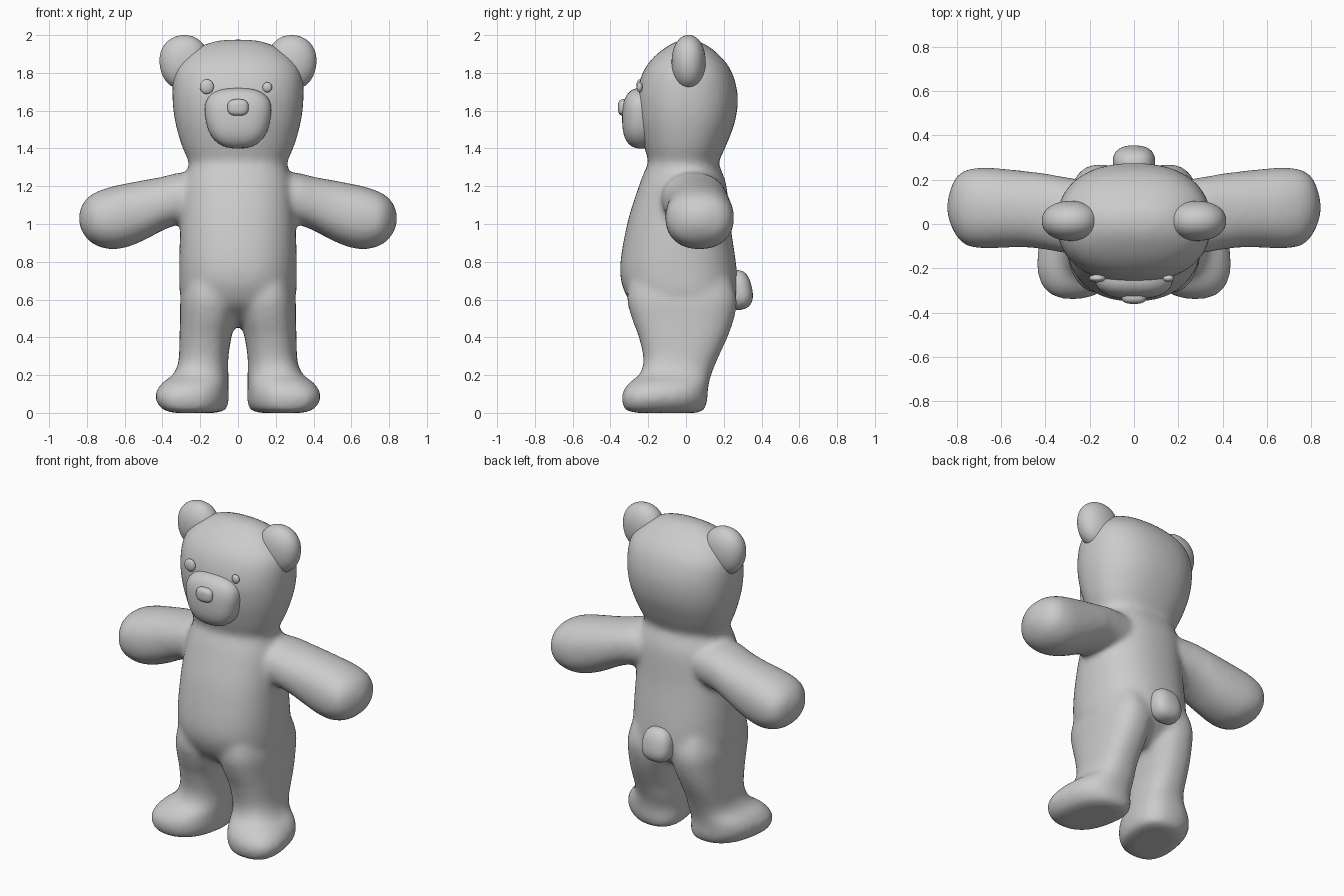
import bpy, bmesh, math
from mathutils import Vector, Matrix

if "Cube" in bpy.data.objects:
    bpy.data.objects.remove(bpy.data.objects["Cube"])


def spow(c, p):
    return math.copysign(abs(c) ** p, c)


def catmull(rows, steps):
    out = []
    for i in range(len(rows) - 1):
        a, b, c, d = (rows[max(0, min(len(rows) - 1, i + k))] for k in (-1, 0, 1, 2))
        for s in range(steps):
            t = s / steps
            out.append([q + .5 * t * (r - p + t * (2 * p - 5 * q + 4 * r - w + t * (3 * (q - r) + w - p)))
                        for p, q, r, w in zip(a, b, c, d)])
    return out + [list(rows[-1])]


def loft(bm, rows, place, exp, n=40):
    """Closed tube; each row is (t, u_min, u_max, v_min, v_max)."""
    rings = []
    for t, u0, u1, v0, v1 in catmull(rows, 5):
        ring = []
        for k in range(n):
            a = 2 * math.pi * k / n
            u = (u0 + u1) / 2 + (u1 - u0) / 2 * spow(math.cos(a), 2 / exp)
            v = (v0 + v1) / 2 + (v1 - v0) / 2 * spow(math.sin(a), 2 / exp)
            ring.append(bm.verts.new(place(t, u, v)))
        rings.append(ring)
    for A, B in zip(rings, rings[1:]):
        for k in range(n):
            bm.faces.new((A[k], A[(k + 1) % n], B[(k + 1) % n], B[k]))
    bm.faces.new(rings[0][::-1])
    bm.faces.new(rings[-1])


def finish(bm, name):
    bmesh.ops.recalc_face_normals(bm, faces=bm.faces)
    me = bpy.data.meshes.new(name)
    bm.to_mesh(me)
    bm.free()
    for p in me.polygons:
        p.use_smooth = True
    ob = bpy.data.objects.new(name, me)
    bpy.context.collection.objects.link(ob)
    return ob


def blob(name, centre, radii, exp=2.0, taper=0.0, tilt=(0, 0, 0)):
    """Rounded-box ellipsoid; taper widens x towards the top."""
    bm = bmesh.new()
    bmesh.ops.create_icosphere(bm, subdivisions=4, radius=1)
    for v in bm.verts:
        v.co /= sum(abs(c) ** exp for c in v.co) ** (1 / exp)
        v.co = Vector((v.co.x * radii[0] * (1 + taper * v.co.z), v.co.y * radii[1], v.co.z * radii[2]))
    for ang, ax in zip(tilt, 'XYZ'):
        bmesh.ops.rotate(bm, verts=bm.verts, matrix=Matrix.Rotation(math.radians(ang), 3, ax))
    bmesh.ops.translate(bm, verts=bm.verts, vec=centre)
    return finish(bm, name)


bm = bmesh.new()

# torso and head: (z, half width, front y, back y)
trunk = [(.46, .10, -.12, .12), (.52, .22, -.22, .2), (.60, .30, -.305, .27), (.75, .312, -.35, .27),
         (1.0, .305, -.312, .235), (1.2, .29, -.25, .215), (1.29, .265, -.215, .185), (1.33, .262, -.2, .175),
         (1.42, .30, -.225, .215), (1.55, .335, -.255, .262), (1.68, .348, -.262, .274), (1.8, .338, -.23, .245),
         (1.88, .285, -.175, .19), (1.94, .20, -.10, .12), (1.97, .11, -.04, .06), (1.977, .02, 0, .02)]
loft(bm, [(z, -w, w, f, b) for z, w, f, b in trunk], lambda t, u, v: (u, v, t), 2.3)

# legs and feet: (z, inner x, outer x, front y, back y); feet turn outwards
leg = [(.0, .13, .33, -.26, .06), (.015, .075, .385, -.32, .095), (.06, .055, .425, -.338, .112),
       (.11, .055, .43, -.335, .115), (.16, .055, .40, -.30, .122), (.205, .055, .345, -.245, .135),
       (.28, .053, .315, -.225, .165), (.4, .035, .31, -.25, .22), (.5, .01, .307, -.287, .255),
       (.6, -.0, .305, -.312, .27), (.7, .03, .28, -.30, .24)]
# arms: (x, bottom z, top z, front y, back y)
arm = [(.1, 1.03, 1.27, -.12, .18), (.3, 1.0, 1.272, -.13, .21), (.4, .965, 1.25, -.115, .228),
       (.5, .912, 1.232, -.105, .24), (.6, .874, 1.213, -.108, .25), (.68, .866, 1.195, -.11, .255),
       (.76, .89, 1.165, -.095, .243), (.81, .935, 1.125, -.04, .20), (.838, .99, 1.07, .03, .12),
       (.843, 1.02, 1.04, .06, .08)]
for s in (-1, 1):
    def foot(t, u, v):
        k = .2 * max(0, 1 - t / .3)
        return (s * (u + k * (-.11 - v)), v, t)
    loft(bm, leg, foot, 2.5)
    loft(bm, arm, lambda t, u, v: (s * t, v, u), 2.2)

# fuse the lofts and soften the joints
body = finish(bm, "body")
rm = body.modifiers.new("fuse", 'REMESH')
rm.mode = 'VOXEL'
rm.voxel_size = .016
rm.use_smooth_shade = True
sm = body.modifiers.new("soften", 'SMOOTH')
sm.factor = .5
sm.iterations = 14

# ears
ear = blob("ears", (.283, .014, 1.855), (.132, .09, .145), 2.15, tilt=(0, 8, 0))
ear.modifiers.new("mirror", 'MIRROR')

# face
blob("muzzle", (0, -.235, 1.56), (.172, .103, .16), 2.6, .14)
blob("nose", (0, -.327, 1.617), (.056, .033, .044), 2.8)
blob("right_eye", (-.165, -.245, 1.727), (.037, .018, .039))
blob("left_eye", (.155, -.245, 1.724), (.025, .016, .027))

# tail
blob("tail", (0, .275, .65), (.095, .075, .105), 2.5, -.05, (12, 0, 0))
